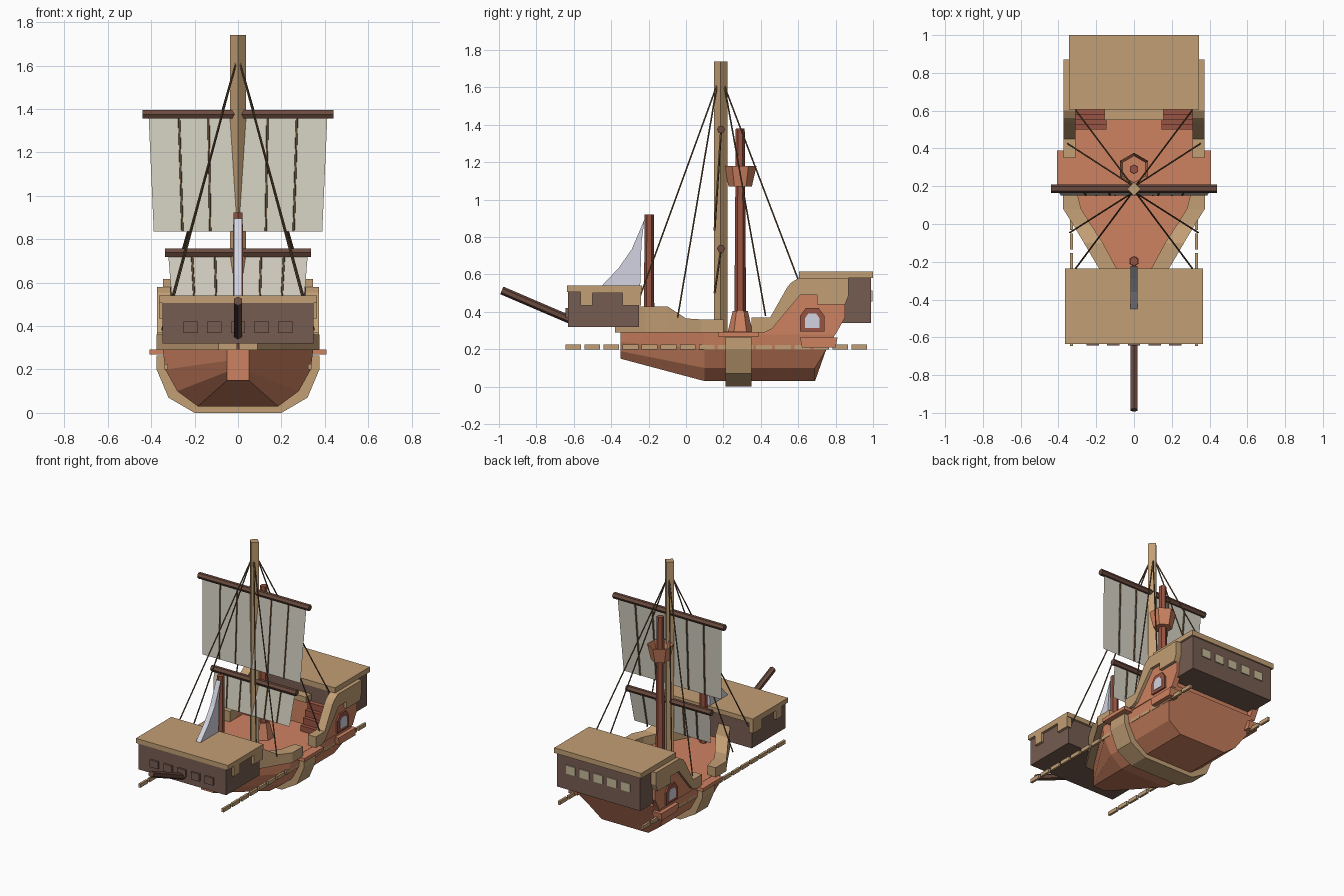
import bpy, bmesh
from mathutils import Vector, Matrix

cube = bpy.data.objects.get("Cube")
if cube:
    bpy.data.objects.remove(cube)


def material(name, rgb):
    lin = [(c / 255 / 12.92 if c < 11 else ((c / 255 + 0.055) / 1.055) ** 2.4) for c in rgb] + [1]
    m = bpy.data.materials.new(name)
    m.use_nodes = True
    m.diffuse_color = lin
    m.node_tree.nodes["Principled BSDF"].inputs["Base Color"].default_value = lin
    return m


TAN = material("pale wood", (194, 159, 117))
CLAY = material("orange wood", (206, 130, 97))
BROWN = material("dark wood", (118, 92, 81))
SPAR = material("spar wood", (106, 74, 62))
RED = material("red wood", (153, 84, 66))
CANVAS = material("canvas", (212, 208, 194))
WHITE = material("pale cloth", (212, 212, 226))
CREAM = material("window cream", (196, 184, 150))
ROPE = material("rope", (108, 86, 60))


def finish(name, bm, mat):
    bmesh.ops.recalc_face_normals(bm, faces=bm.faces)
    me = bpy.data.meshes.new(name)
    bm.to_mesh(me)
    bm.free()
    me.materials.append(mat)
    ob = bpy.data.objects.new(name, me)
    bpy.context.scene.collection.objects.link(ob)
    return ob


def loft(name, rings, mat):
    """Closed rings of equal length joined in order, capped at both ends."""
    bm = bmesh.new()
    vs = [[bm.verts.new(p) for p in r] for r in rings]
    n = len(vs[0])
    for a, b in zip(vs, vs[1:]):
        for i in range(n):
            bm.faces.new((a[i], a[(i + 1) % n], b[(i + 1) % n], b[i]))
    bm.faces.new(vs[0])
    bm.faces.new(vs[-1])
    return finish(name, bm, mat)


def box(name, x, y, z, mat):
    ring = lambda h: [(x[0], y[0], h), (x[1], y[0], h), (x[1], y[1], h), (x[0], y[1], h)]
    return loft(name, [ring(z[0]), ring(z[1])], mat)


def side_prism(name, pts, x0, x1, mat):
    """Extrude a (y, z) outline across x."""
    return loft(name, [[(x, y, z) for y, z in pts] for x in (x0, x1)], mat)


def rod(name, a, b, r1, r2, n, mat, caps=True):
    a, b = Vector(a), Vector(b)
    d = b - a
    bm = bmesh.new()
    rot = Vector((0, 0, 1)).rotation_difference(d.normalized()).to_matrix().to_4x4()
    bmesh.ops.create_cone(bm, cap_ends=caps, segments=n, radius1=r1, radius2=r2, depth=d.length,
                          matrix=Matrix.Translation((a + b) / 2) @ rot)
    return finish(name, bm, mat)


# Hull: half section per station, mirrored into a ring
def station(y, half, lean=0):
    ring = half + [(-x, z) for x, z in reversed(half)]
    return [(x, y + lean * max(0, z - 0.1), z) for x, z in ring]


full = [(0.185, 0.03), (0.28, 0.1), (0.335, 0.2), (0.347, 0.295)]
bow = [(0.05, 0.15), (0.05, 0.19), (0.05, 0.24), (0.05, 0.295)]
loft("hull", [station(-0.35, bow), station(0.1, full), station(0.69, full, 0.6)], CLAY)
belt = [(0.2, 0), (0.32, 0.07), (0.375, 0.2), (0.375, 0.265)]
loft("hull_belt", [station(0.21, belt), station(0.35, belt)], TAN)

# Bow and stern rails, ledges, side windows and stairs on both sides
stern_wall = [(0.38, 0.28), (0.47, 0.34), (0.6, 0.5), (0.7, 0.5), (0.85, 0.45), (0.85, 0.37), (0.8, 0.28)]
stern_rail = [(0.35, 0.29), (0.35, 0.37), (0.45, 0.37), (0.54, 0.53), (0.56, 0.555), (0.6, 0.58),
              (0.87, 0.58), (0.87, 0.49), (0.85, 0.44), (0.7, 0.44), (0.7, 0.49), (0.61, 0.49),
              (0.46, 0.31), (0.42, 0.29)]
bow_rail = [(-0.38, 0.005, 0.09, 0.43), (-0.22, 0.1, 0.195, 0.43), (-0.1, 0.165, 0.265, 0.43),
            (0, 0.23, 0.325, 0.365), (0.08, 0.28, 0.375, 0.36), (0.2, 0.31, 0.375, 0.36)]
arch = [(-0.065, 0), (-0.065, 0.085), (-0.035, 0.125), (0.035, 0.125), (0.065, 0.085), (0.065, 0)]

for side, s in (("left", 1), ("right", -1)):
    loft(side + "_bow_rail", [[(s * i, y, 0.29), (s * o, y, 0.29), (s * o, y, h), (s * i, y, h)]
                              for y, i, o, h in bow_rail], TAN)
    side_prism(side + "_stern_wall", stern_wall, s * 0.31, s * 0.35, CLAY)
    side_prism(side + "_stern_rail", stern_rail, s * 0.31, s * 0.372, TAN)
    side_prism(side + "_mid_ledge", [(0.17, 0.268), (0.17, 0.293), (0.39, 0.293), (0.39, 0.268)],
               s * 0.3, s * 0.408, CLAY)
    side_prism(side + "_window_ledge", [(0.62, 0.21), (0.61, 0.262), (0.81, 0.262), (0.8, 0.21)],
               s * 0.3, s * 0.37, CLAY)
    side_prism(side + "_window_frame", [(0.675 + y, 0.295 + z) for y, z in arch], s * 0.33, s * 0.362, RED)
    side_prism(side + "_window_pane", [(0.675 + y * 0.58, 0.315 + z * 0.62) for y, z in arch],
               s * 0.36, s * 0.366, WHITE)
    for k in range(4):
        y0 = 0.5 + k * 0.027
        box(f"{side}_stair_{k}", (s * 0.145, s * 0.31), (y0, 0.62), (0.29, 0.335 + k * 0.045), RED)
    # Segmented pole alongside the hull
    for k in range(16):
        y0 = -0.645 + k * 0.102
        box(f"{side}_pole_segment_{k}", (s * 0.322, s * 0.338), (y0, y0 + 0.084), (0.2, 0.226), TAN)
    # Handrail brackets on the fore cabin
    side_prism(side + "_fore_bracket",
               [(-0.565, 0.52), (-0.565, 0.435), (-0.5, 0.435), (-0.5, 0.5), (-0.34, 0.5), (-0.34, 0.435),
                (-0.24, 0.435), (-0.24, 0.52)], s * 0.33, s * 0.365, TAN)
    # Shrouds from the yard mast to the rails
    for k, (x, y, z) in enumerate([(0.32, -0.25, 0.47), (0.34, -0.045, 0.37), (0.35, 0.425, 0.38),
                                   (0.31, 0.605, 0.56)]):
        rod(f"{side}_shroud_{k}", (s * 0.01, 0.185 + (0.02 if y > 0.2 else -0.02), 1.61), (s * x, y, z),
            0.0045, 0.0045, 5, ROPE)

# Fore cabin
box("fore_cabin", (-0.347, 0.347), (-0.63, -0.25), (0.32, 0.51), BROWN)
box("fore_roof", (-0.365, 0.365), (-0.635, -0.235), (0.507, 0.54), TAN)

# Stern cabin and quarterdeck
box("quarterdeck", (-0.32, 0.32), (0.6, 0.78), (0.28, 0.47), CLAY)
box("stern_cabin", (-0.33, 0.33), (0.61, 0.99), (0.34, 0.585), BROWN)
box("stern_roof", (-0.345, 0.345), (0.605, 1.0), (0.58, 0.617), TAN)
box("balcony", (-0.155, 0.155), (0.55, 0.62), (0.48, 0.52), TAN)

# Cabin windows
for k in range(-2, 3):
    x = k * 0.109
    box(f"fore_window_{k + 2}", (x - 0.033, x + 0.033), (-0.643, -0.62), (0.368, 0.42), BROWN)
    box(f"stern_window_{k + 2}", (x - 0.036, x + 0.036), (0.98, 0.997), (0.455, 0.515), CREAM)

# Bowsprit and fore mast with its jib
rod("bowsprit", (0, -0.6, 0.35), (0, -0.985, 0.515), 0.022, 0.022, 6, SPAR)
rod("fore_mast", (0, -0.197, 0.29), (0, -0.197, 0.922), 0.028, 0.025, 6, RED)
side_prism("jib", [(-0.45, 0.54), (-0.36, 0.635), (-0.29, 0.735), (-0.222, 0.895), (-0.238, 0.77),
                   (-0.245, 0.54)], -0.018, 0.018, WHITE)

# Main mast with flared foot and lookout basket
rod("main_mast", (0, 0.29, 0.29), (0, 0.29, 1.38), 0.032, 0.024, 6, RED)
rod("mast_foot", (0, 0.29, 0.29), (0, 0.29, 0.405), 0.068, 0.04, 6, CLAY)
basket = rod("lookout_basket", (0, 0.29, 1.07), (0, 0.29, 1.18), 0.062, 0.087, 6, CLAY)
bm = bmesh.new()
bm.from_mesh(basket.data)
top = max(bm.faces, key=lambda f: f.calc_center_median().z)
bmesh.ops.inset_region(bm, faces=[top], thickness=0.016)
bmesh.ops.translate(bm, verts=top.verts, vec=(0, 0, -0.06))
bm.to_mesh(basket.data)
bm.free()

# Yard mast with two yards, sails and sail seams
rod("yard_mast", (0, 0.185, 0.29), (0, 0.185, 1.74), 0.036, 0.036, 4, TAN)
for name, zt, zb, yard, wt, wb in (("upper", 1.375, 0.835, 0.44, 0.412, 0.388),
                                   ("lower", 0.738, 0.5, 0.337, 0.322, 0.303)):
    rod(name + "_yard", (-yard, 0.187, zt), (yard, 0.187, zt), 0.022, 0.022, 6, SPAR)
    bm = bmesh.new()
    bm.faces.new([bm.verts.new(p) for p in ((-wb, 0.152, zb), (wb, 0.152, zb),
                                            (wt, 0.187, zt), (-wt, 0.187, zt))])
    finish(name + "_sail", bm, CANVAS)
    for k, f in enumerate((-0.66, -0.33, 0.33, 0.66)):
        rod(f"{name}_seam_{k}", (f * wb, 0.152, zb), (f * wt, 0.187, zt), 0.006, 0.006, 5, ROPE)
